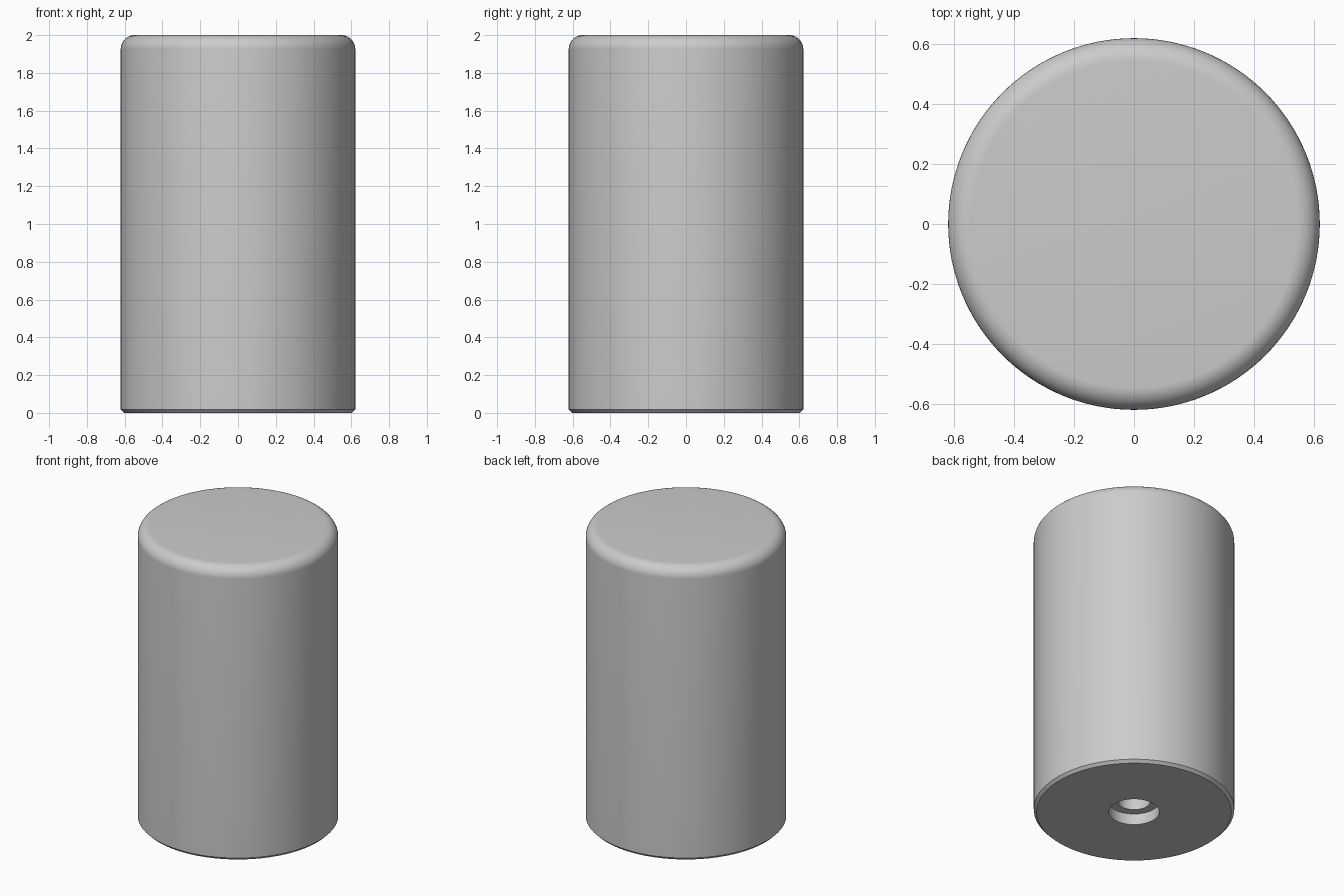
import bpy, bmesh
from math import sin, cos, pi

if "Cube" in bpy.data.objects:
    bpy.data.objects.remove(bpy.data.objects["Cube"])

R, H, FILLET, CHAMFER = 0.621, 2.0, 0.075, 0.018
BORE_R, BORE_TOP = 0.102, 0.6
RECESS_R, RECESS_TOP = 0.157, 0.075
SIDES, ARC = 128, 10

# Half profile: blind bore, recess, chamfered base, wall, rounded top
profile = [(0, BORE_TOP), (BORE_R, BORE_TOP), (BORE_R, RECESS_TOP),
           (RECESS_R, RECESS_TOP), (RECESS_R, 0), (R - CHAMFER, 0), (R, CHAMFER)]
for i in range(ARC + 1):
    a = pi / 2 * i / ARC
    profile.append((R - FILLET + FILLET * cos(a), H - FILLET + FILLET * sin(a)))
profile.append((0, H))

# Revolve the profile around the vertical axis
bm = bmesh.new()
verts = [bm.verts.new((r, 0, z)) for r, z in profile]
edges = [bm.edges.new(pair) for pair in zip(verts, verts[1:])]
bmesh.ops.spin(bm, geom=verts + edges, cent=(0, 0, 0), axis=(0, 0, 1),
               angle=2 * pi, steps=SIDES, use_merge=False)
bmesh.ops.remove_doubles(bm, verts=bm.verts, dist=1e-5)
bmesh.ops.recalc_face_normals(bm, faces=bm.faces)

mesh = bpy.data.meshes.new("cylindrical_post")
bm.to_mesh(mesh)
bm.free()
post = bpy.data.objects.new("cylindrical_post", mesh)
bpy.context.collection.objects.link(post)

# Smooth curved surfaces, keep the machined edges sharp
bpy.context.view_layer.objects.active = post
post.select_set(True)
bpy.ops.object.shade_smooth_by_angle(angle=pi / 6)
